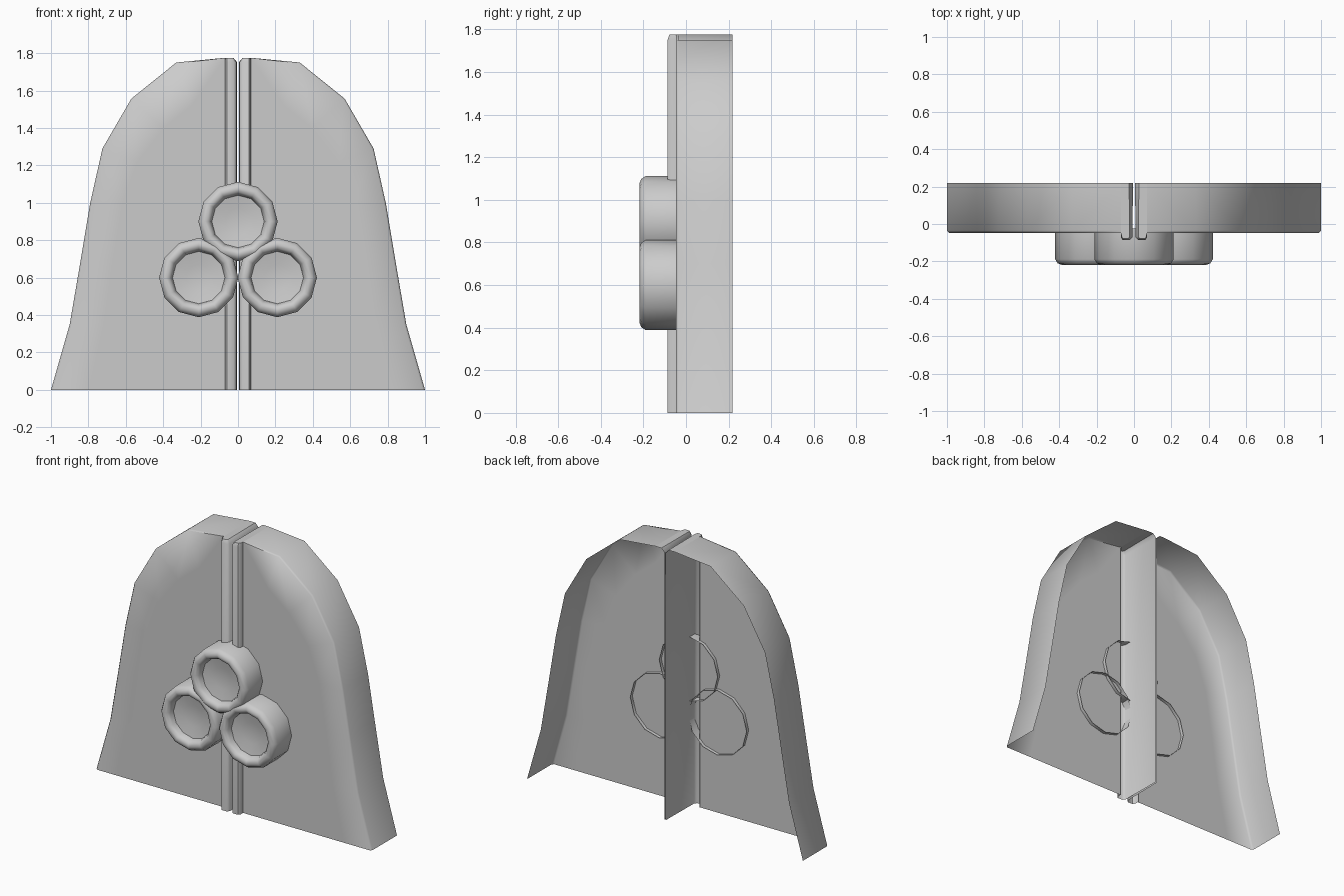
import bpy, math
from math import radians

if "Cube" in bpy.data.objects:
    bpy.data.objects.remove(bpy.data.objects["Cube"])

BACK, FRONT = 0.218, -0.047


def make(name, rows, extra=(), angle=50, mirror=False, closed=False):
    """Skin a grid of points (list of rows), merging repeated points."""
    verts, index, faces = [], {}, []

    def vid(p):
        key = tuple(round(c, 4) for c in p)
        if key not in index:
            index[key] = len(verts)
            verts.append(key)
        return index[key]

    def add(points):
        f = list(dict.fromkeys(vid(p) for p in points))
        if len(f) > 2:
            faces.append(f)

    pairs = list(zip(rows, rows[1:])) + ([(rows[-1], rows[0])] if closed else [])
    for a, b in pairs:
        for i in range(len(a) - 1):
            add((a[i], a[i + 1], b[i + 1], b[i]))
    for poly in extra:
        add(poly)
    me = bpy.data.meshes.new(name)
    me.from_pydata(verts, [], faces)
    ob = bpy.data.objects.new(name, me)
    bpy.context.collection.objects.link(ob)
    bpy.ops.object.select_all(action='DESELECT')
    ob.select_set(True)
    bpy.context.view_layer.objects.active = ob
    bpy.ops.object.shade_smooth_by_angle(angle=radians(angle))
    if mirror:
        ob.modifiers.new("Mirror", 'MIRROR').use_axis = (True, False, False)
    return ob


# shell half: bell outline, chamfered front edge, flat front, open back
outline = [(1, 0), (.9, .35), (.84, .7), (.79, 1), (.725, 1.29),
           (.57, 1.557), (.33, 1.75), (.07, 1.775)]
inner = [(.8, 0), (.72, .35), (.67, .7), (.62, 1), (.54, 1.22),
         (.4, 1.4), (.25, 1.52), (.07, 1.52)]
rows = []
for (x, z), (ix, iz) in zip(outline, inner):
    cx = .07 + (x - .07) * .988
    cz = z if z in (0, 1.775) else z - .006
    rows.append([(x, BACK, z), (x, FRONT + .012, z), (cx, FRONT, cz),
                 (ix, FRONT, iz), (.07, FRONT, iz)])
make("shell", [r[::-1] for r in rows], angle=60, mirror=True)

# rounded centre trim half, with the inner seam wall running to the back
low = [(.07, -.04), (.07, -.072), (.06, -.086), (.022, -.086), (.009, -.072), (.005, BACK)]
high = [(.07, -.04), (.067, -.066), (.058, -.078), (.03, -.078), (.024, -.066), (.026, BACK)]
levels = [[(x, y, z) for x, y in low] for z in (0, 1.752)]
levels.append([(x, y, 1.775) for x, y in high])
make("centre_trim", levels, extra=[levels[-1] + [(.07, BACK, 1.775)]], mirror=True)

# three twelve-sided cups, each with a chamfered rim and a shallow dish
cup = [(.212, -.025), (.212, -.188), (.198, -.21), (.178, -.218), (.158, -.212),
       (.146, -.195), (.14, -.168), (.07, -.155), (0, -.15)]
for name, cx, cz in (("top_cup", 0, .9), ("left_cup", -.21, .6), ("right_cup", .21, .6)):
    ring = []
    for i in range(12):
        a = 2 * math.pi * i / 12
        ring.append([(cx + r * math.sin(a), y, cz + r * math.cos(a)) for r, y in cup][::-1])
    make(name, ring, closed=True)
